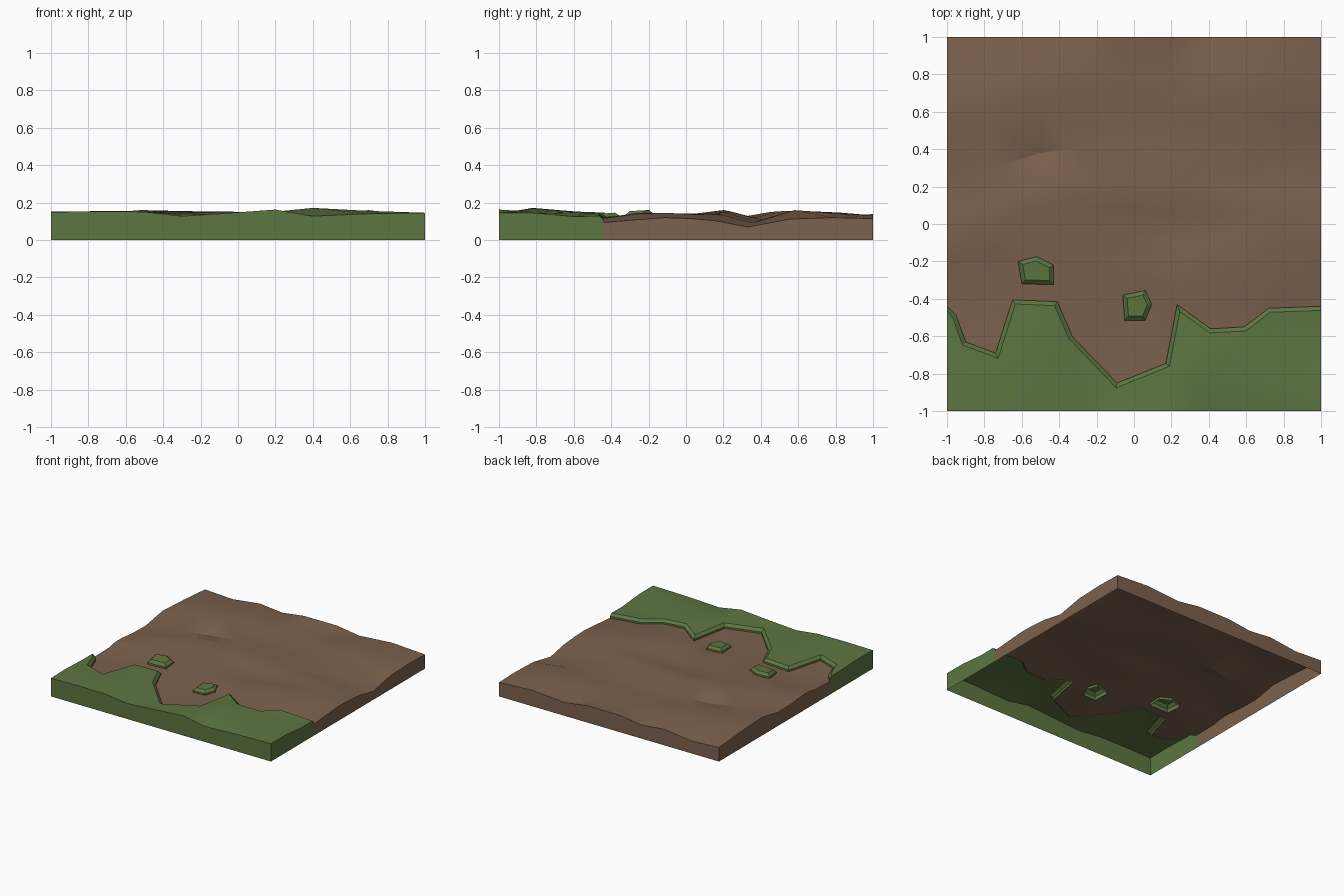
import bpy, math
from mathutils import Vector
from mathutils.geometry import delaunay_2d_cdt

if "Cube" in bpy.data.objects:
    bpy.data.objects.remove(bpy.data.objects["Cube"])

# Dirt heights (in thousandths) on a loose grid: one row per Y station
XS = [-1, -.75, -.5, -.3, -.1, .2, .4, .7, 1]
ROWS = {
    -1:   [116, 120, 117, 94, 107, 129, 94, 107, 112],
    -.82: [120, 120, 118, 102, 98, 118, 138, 122, 112],
    -.6:  [112, 110, 115, 110, 100, 110, 118, 105, 92],
    -.42: [110, 102, 113, 113, 103, 113, 122, 118, 95],
    -.25: [113, 105, 122, 128, 118, 138, 146, 142, 110],
    -.1:  [128, 125, 140, 135, 108, 108, 125, 145, 120],
    .03:  [130, 143, 143, 140, 125, 122, 128, 138, 116],
    .17:  [116, 140, 160, 155, 152, 150, 142, 138, 105],
    .35:  [112, 106, 104, 108, 107, 103, 100, 92, 70],
    .57:  [150, 155, 157, 143, 130, 132, 138, 160, 112],
    .8:   [136, 140, 147, 143, 128, 122, 138, 143, 120],
    1:    [115, 102, 132, 112, 138, 139, 110, 132, 115],
}
YS = list(ROWS)
# The ridges bend: Y shift of the middle rows per X station
BEND = [-.12, -.05, .03, .06, .06, .03, .02, .01, -.02]

# Outlines of the grass, counter-clockwise
BANK = [(-1, -1), (1, -1), (1, -.44), (.72, -.45), (.59, -.55), (.41, -.56), (.23, -.43),
        (.17, -.745), (-.09, -.85), (-.33, -.6), (-.41, -.415), (-.65, -.405),
        (-.74, -.69), (-.9, -.63), (-.95, -.49), (-1, -.44)]
CLUMP_1 = [(-.6, -.32), (-.43, -.325), (-.43, -.22), (-.52, -.175), (-.62, -.2)]
CLUMP_2 = [(-.05, -.515), (.06, -.515), (.095, -.43), (.06, -.355), (-.06, -.38)]
POLYS = [BANK, CLUMP_1, CLUMP_2]
LIP = .022


def cell(v, s):
    k = max(i for i in range(len(s) - 1) if s[i] <= v + 1e-9 or i == 0)
    return k, min(1, max(0, (v - s[k]) / (s[k + 1] - s[k])))


def bend(x, y):
    i, u = cell(x, XS)
    fade = min(1, max(0, (y + .25) / .25)) * min(1, (1 - y) / .3)
    return (BEND[i] * (1 - u) + BEND[i + 1] * u) * fade


def height(x, y):
    i, u = cell(x, XS)
    w = y
    for _ in range(8):              # undo the bend
        w = y - bend(x, w)
    j, v = cell(w, YS)
    a, b = ROWS[YS[j]], ROWS[YS[j + 1]]
    return ((a[i] * (1 - u) + a[i + 1] * u) * (1 - v) + (b[i] * (1 - u) + b[i + 1] * u) * v) / 1000


def inside(x, y, poly):
    odd = False
    for (ax, ay), (bx, by) in zip(poly, poly[1:] + poly[:1]):
        if (ay > y) != (by > y) and x < ax + (y - ay) * (bx - ax) / (by - ay):
            odd = not odd
    return odd


def inset(poly):
    out = []
    for k, p in enumerate(poly):
        if abs(p[0]) == 1:
            out.append(p if p[1] == -1 else (p[0], p[1] - LIP))
            continue
        p, q, r = Vector(p), Vector(poly[k - 1]), Vector(poly[(k + 1) % len(poly)])
        d1, d2 = (p - q).normalized(), (r - p).normalized()
        n1, n2 = Vector((-d1.y, d1.x)), Vector((-d2.y, d2.x))
        out.append(tuple(p + (n1 + n2) * LIP / (1 + n1.dot(n2))))
    return out


def near(p, a, b):
    a, b = Vector(a), Vector(b)
    t = max(0, min(1, (p - a).dot(b - a) / (b - a).length_squared))
    return (p - a.lerp(b, t)).length < .045


# Flat layout: border, grass outlines with inner lip lines, grid points
pts, edges = [], []


def add_ring(ring):
    s = len(pts)
    pts.extend(Vector(p) for p in ring)
    edges.extend((s + k, s + (k + 1) % len(ring)) for k in range(len(ring)))


add_ring([(-1, -1), (1, -1), (1, 1), (-1, 1)])
for poly in POLYS:
    add_ring(poly)
    add_ring(inset(poly))
rim = [(a, b) for q in POLYS for a, b in zip(q, q[1:] + q[:1])
       if not (a[1] == -1 or b[1] == -1)]
for x in XS:
    for y in YS:
        p = Vector((x, y + bend(x, y)))
        if not any(near(p, a, b) for a, b in rim):
            pts.append(p)
verts, _, tris, *_ = delaunay_2d_cdt(pts, edges, [], 0, 1e-4)

# Sort triangles into dirt (-1) and the three grass pieces
edge_owner, faces = {}, []
for t in tris:
    t = list(t)
    a, b, c = (verts[i] for i in t)
    area = (b - a).cross(c - a)
    if abs(area) < 1e-7:
        continue
    if area < 0:
        t.reverse()
    m = (a + b + c) / 3
    o = next((k for k, q in enumerate(POLYS) if inside(m.x, m.y, q)), -1)
    faces.append((t, o))
    for i, j in zip(t, t[1:] + t[:1]):
        edge_owner[(i, j)] = o
rim_verts = {v for (i, j), o in edge_owner.items()
             if edge_owner.get((j, i), o) != o for v in (i, j)}


def material(name, rgb):
    m = bpy.data.materials.new(name)
    m.diffuse_color = (*rgb, 1)
    m.use_nodes = True
    m.node_tree.nodes["Principled BSDF"].inputs["Base Color"].default_value = m.diffuse_color
    return m


def build(name, part, mat):
    co, polys, index = [], [], {}

    def vert(i, level):
        if (i, level) not in index:
            x, y = verts[i]
            h = height(x, y)
            lift = 0 if part < 0 else (.014 if i in rim_verts else .034)
            foot = h - (.02 if part > 0 else .008)
            z = {"top": h + lift, "foot": foot, "base": 0}[level]
            index[(i, level)] = len(co)
            co.append((x, y, z))
        return index[(i, level)]

    for t, o in faces:
        if o != part:
            continue
        polys.append([vert(i, "top") for i in t])
        for i, j in zip(t, t[1:] + t[:1]):
            other = edge_owner.get((j, i))
            if other is None:                      # outer skirt down to the floor
                low = "base"
            elif other != part and part >= 0:      # lip of the grass above the dirt
                low = "foot"
            else:
                continue
            polys.append([vert(j, "top"), vert(i, "top"), vert(i, low), vert(j, low)])
    me = bpy.data.meshes.new(name)
    me.from_pydata(co, [], polys)
    me.shade_smooth()
    me.set_sharp_from_angle(angle=math.radians(28))
    me.materials.append(mat)
    bpy.context.collection.objects.link(bpy.data.objects.new(name, me))


dirt = material("dirt", (.2, .12, .075))
grass = material("grass", (.11, .18, .055))
build("dirt_ground", -1, dirt)
build("grass_bank", 0, grass)
build("grass_clump_left", 1, grass)
build("grass_clump_right", 2, grass)
